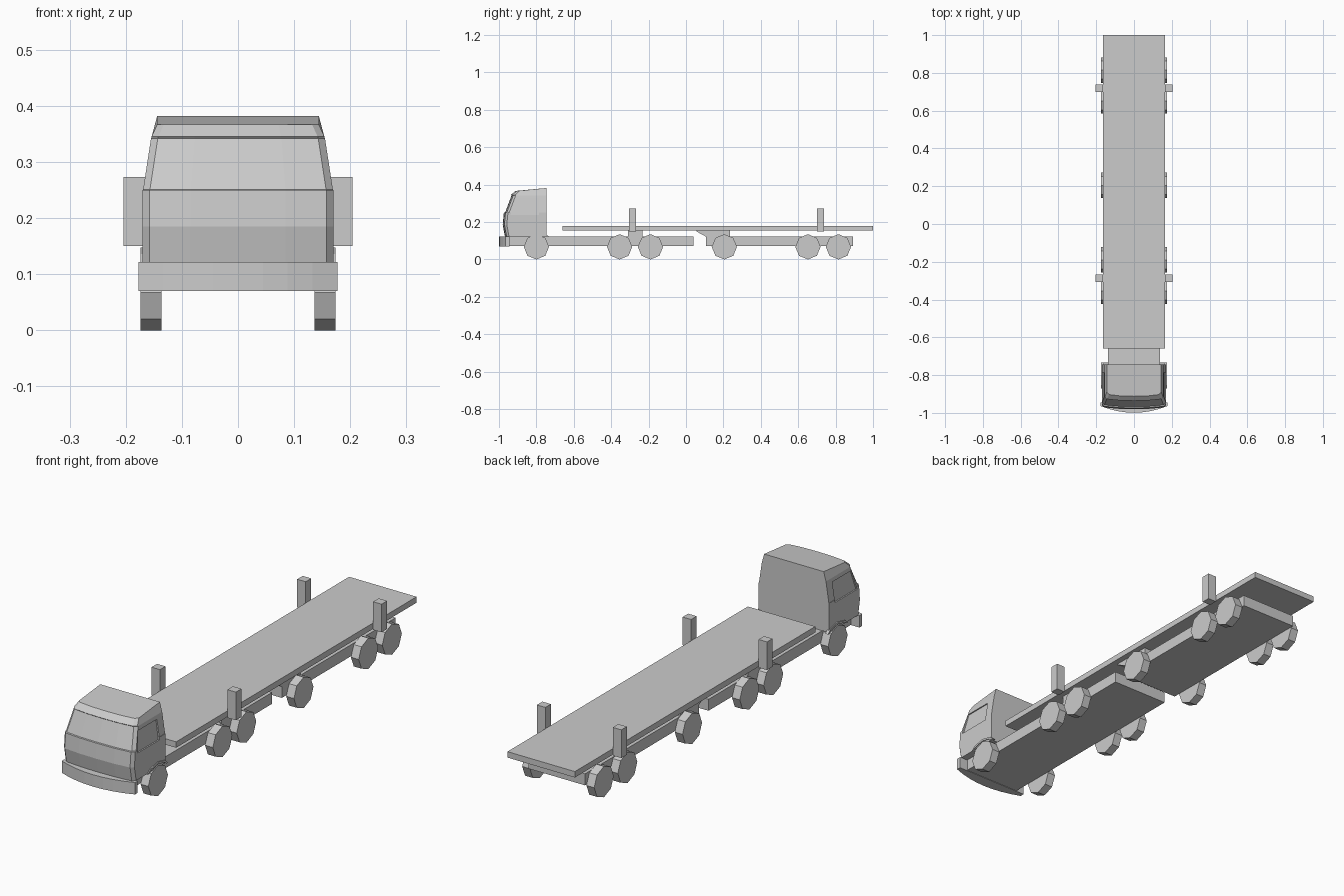
import bpy, bmesh
from math import sin, cos, pi

if "Cube" in bpy.data.objects:
    bpy.data.objects.remove(bpy.data.objects["Cube"])


def make(name, verts, faces):
    bm = bmesh.new()
    vs = [bm.verts.new(v) for v in verts]
    for f in faces:
        bm.faces.new([vs[i] for i in f])
    bmesh.ops.recalc_face_normals(bm, faces=bm.faces)
    me = bpy.data.meshes.new(name)
    bm.to_mesh(me)
    bm.free()
    ob = bpy.data.objects.new(name, me)
    bpy.context.collection.objects.link(ob)
    return ob


def loft(name, rings):
    """Closed solid through equal-length rings of points."""
    n = len(rings[0])
    verts = [p for r in rings for p in r]
    faces = [list(range(n)), list(range(len(verts) - n, len(verts)))]
    for k in range(len(rings) - 1):
        for i in range(n):
            j = (i + 1) % n
            faces.append([k * n + i, k * n + j, (k + 1) * n + j, (k + 1) * n + i])
    return make(name, verts, faces)


def prism_x(name, profile, x0, x1):
    """Side profile of (y, z) points extruded along x."""
    return loft(name, [[(x, y, z) for y, z in profile] for x in (x0, x1)])


def box(name, x0, x1, y0, y1, z0, z1):
    return prism_x(name, [(y0, z0), (y1, z0), (y1, z1), (y0, z1)], x0, x1)


# Cab: plan rings with bowed front and chamfered corners
BACK = -0.745


def cab_ring(z, w, front, zback=None):
    zb = z if zback is None else zback
    half = [(w, BACK, zb), (w, front + 0.022, z), (w - 0.012, front + 0.009, z),
            (w * 0.5, front + 0.002, z)]
    return half + [(0, front, z)] + [(-x, y, zz) for x, y, zz in reversed(half)]


cab = loft("cab", [
    cab_ring(0.122, 0.170, -0.968),
    cab_ring(0.185, 0.170, -0.980),
    cab_ring(0.250, 0.170, -0.974),
    cab_ring(0.251, 0.169, -0.967),
    cab_ring(0.342, 0.155, -0.933),
    cab_ring(0.345, 0.154, -0.936),
    cab_ring(0.367, 0.144, -0.912, 0.382),
])

# Side window recesses, cut following the slope of the cab side
window = [(-0.938, 0.238), (-0.785, 0.238), (-0.785, 0.325), (-0.915, 0.325)]
for s in (-1, 1):
    side = lambda z: 0.17 - max(0, z - 0.25) * 0.155
    cutter = loft("window_cutter", [
        [(s * (side(z) - 0.006), y, z) for y, z in window],
        [(s * 0.22, y, z) for y, z in window]])
    cutter.hide_render = True
    cutter.hide_viewport = True
    mod = cab.modifiers.new("window", 'BOOLEAN')
    mod.operation = 'DIFFERENCE'
    mod.solver = 'EXACT'
    mod.object = cutter

# Curved front bumper
arc = [(0.177 * t, -0.964 - 0.035 * (1 - t * t)) for t in [i / 4 - 1 for i in range(9)]]
plan = arc + [(0.177, -0.945), (-0.177, -0.945)]
loft("bumper", [[(x, y, z) for x, y in plan] for z in (0.07, 0.122)])

# Truck and trailer chassis
box("truck_chassis", -0.137, 0.137, -0.96, 0.04, 0.072, 0.122)
box("trailer_chassis", -0.137, 0.137, 0.107, 0.893, 0.072, 0.122)

# Flat bed and its supports
box("flat_bed", -0.163, 0.163, -0.66, 1.0, 0.154, 0.18)
box("front_bed_support", -0.137, 0.137, -0.31, -0.232, 0.12, 0.156)
prism_x("trailer_bed_support", [(0.055, 0.156), (0.055, 0.15), (0.11, 0.12),
                                (0.235, 0.12), (0.235, 0.156)], -0.137, 0.137)

# Paired side parts: wheels, posts and wheel arches
R = 0.0675
outer = [(-0.872, 0.12), (-0.852, 0.136), (-0.8, 0.148), (-0.75, 0.137), (-0.732, 0.12)]
inner = [(-0.742, 0.12), (-0.757, 0.13), (-0.8, 0.139), (-0.846, 0.129), (-0.862, 0.12)]
for s, tag in ((-1, "left"), (1, "right")):
    for i, yc in enumerate((-0.8, -0.355, -0.19, 0.205, 0.652, 0.815)):
        ring = [(yc + R * sin(k * pi / 4), R - R * cos(k * pi / 4)) for k in range(8)]
        prism_x(f"wheel_{tag}_{i + 1}", ring, s * 0.1365, s * 0.174)
    for y0 in (-0.306, 0.70):
        box(f"side_post_{tag}", s * 0.163, s * 0.204, y0, y0 + 0.038, 0.15, 0.273)
    prism_x(f"wheel_arch_{tag}", outer + inner, s * 0.16, s * 0.174)
